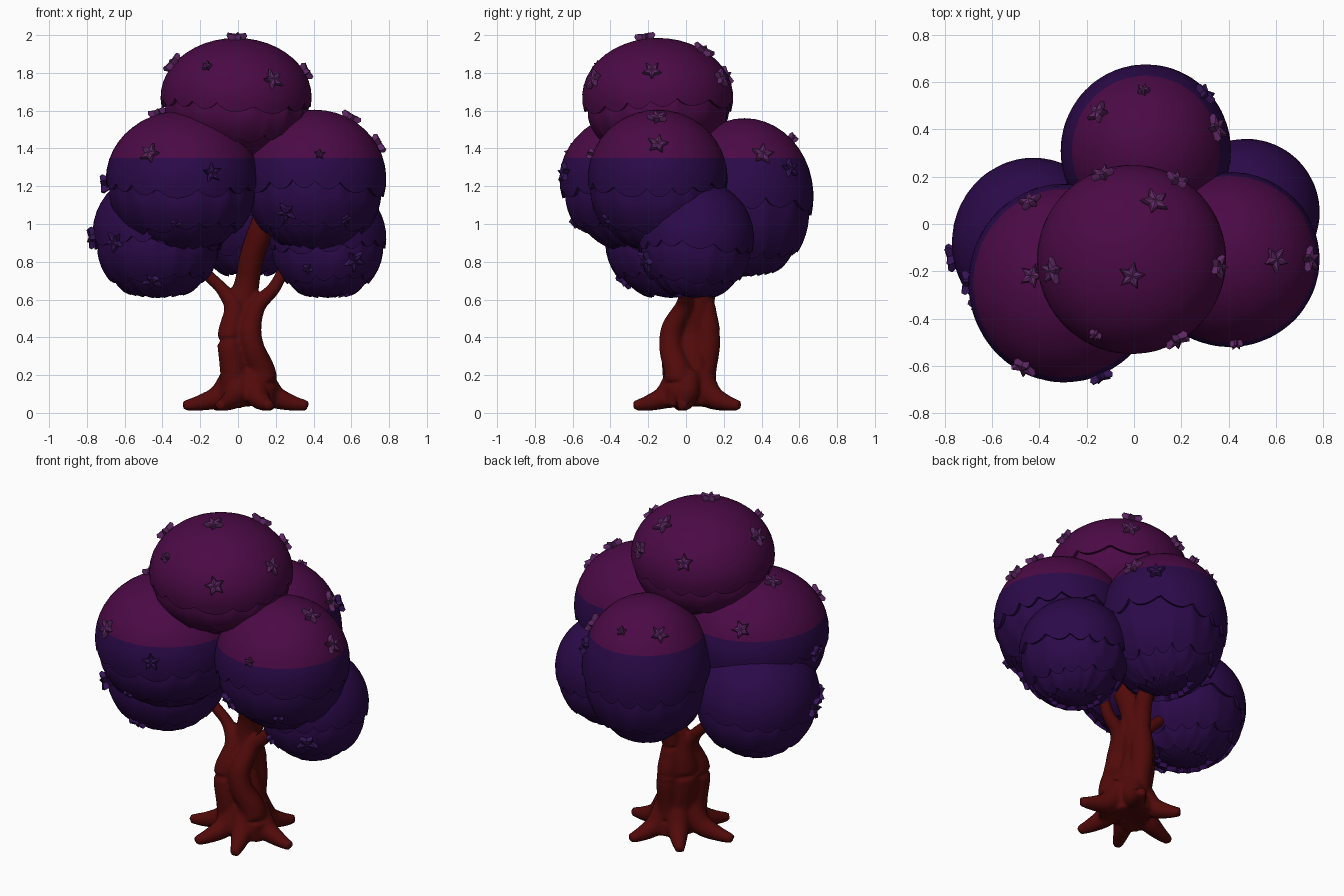
import bpy, bmesh, math, random
from mathutils import Vector, Matrix

if "Cube" in bpy.data.objects:
    bpy.data.objects.remove(bpy.data.objects["Cube"])

random.seed(4)


def material(name, rgb):
    m = bpy.data.materials.new(name)
    m.diffuse_color = (*rgb, 1)
    m.use_nodes = True
    m.node_tree.nodes["Principled BSDF"].inputs["Base Color"].default_value = m.diffuse_color
    return m


MAGENTA = material("magenta leaves", (0.070, 0.003, 0.060))
INDIGO = material("indigo leaves", (0.024, 0.003, 0.067))
BARK = material("red bark", (0.083, 0.003, 0.003))
LILAC = material("lilac flower", (0.115, 0.021, 0.130))
VIOLET = material("violet flower", (0.036, 0.007, 0.092))
COLOUR_LINE = 1.35


def finish(bm, name, mats, sharp=40):
    bmesh.ops.recalc_face_normals(bm, faces=bm.faces)
    for f in bm.faces:
        f.smooth = True
    for e in bm.edges:
        e.smooth = e.calc_face_angle(0) < math.radians(sharp)
    me = bpy.data.meshes.new(name)
    bm.to_mesh(me)
    bm.free()
    for m in mats:
        me.materials.append(m)
    ob = bpy.data.objects.new(name, me)
    bpy.context.collection.objects.link(ob)
    return ob


# Leaf clumps: ellipsoids made of overlapping tiers with scalloped lips
def leaf_clump(name, centre, radii, lobes=15, segs=120):
    bm = bmesh.new()
    c, (rx, ry, rz) = Vector(centre), radii
    ph = [random.uniform(0, 6.28) for _ in range(8)]

    def edge(i, phi):
        if i == 0:
            return 90
        if i == 4:
            return -90
        base = (-4, -38, -62)[i - 1]
        warp = phi + 0.1 * math.sin(3 * phi + ph[i])
        lobe = abs(math.sin(lobes * warp / 2 + ph[i + 3])) ** 0.7
        return base - 8 * lobe + 4 * math.sin(2 * phi + ph[i])

    def point(lat, phi, s):
        a = math.radians(lat)
        return c + Vector((rx * math.cos(a) * math.cos(phi),
                           ry * math.cos(a) * math.sin(phi), rz * math.sin(a))) * s

    tiers = [(12, 1.0, 1.0), (5, 0.95, 1.045), (4, 0.98, 1.06), (4, 0.98, 1.02)]
    rings = []
    for i, (steps, s0, s1) in enumerate(tiers):
        for k in range(steps + 1):
            if (i == 0 and k == 0) or (i == 3 and k == steps):
                continue
            t = k / steps
            ring = []
            for j in range(segs):
                phi = 2 * math.pi * j / segs
                lat = edge(i, phi) * (1 - t) + edge(i + 1, phi) * t
                ring.append(bm.verts.new(point(lat, phi, s0 + (s1 - s0) * t ** 0.7)))
            rings.append(ring)
    for a, b in zip(rings, rings[1:]):
        for j in range(segs):
            n = (j + 1) % segs
            bm.faces.new((a[j], a[n], b[n], b[j]))
    for ring, lat, s in ((rings[0], 90, 1.0), (rings[-1], -90, 1.02)):
        pole = bm.verts.new(point(lat, 0, s))
        for j in range(segs):
            bm.faces.new((ring[j], ring[(j + 1) % segs], pole))
    # magenta above the colour line, indigo below
    bmesh.ops.bisect_plane(bm, geom=bm.verts[:] + bm.edges[:] + bm.faces[:], dist=1e-5,
                           plane_co=(0, 0, COLOUR_LINE), plane_no=(0, 0, 1))
    for f in bm.faces:
        f.material_index = 0 if f.calc_center_median().z > COLOUR_LINE else 1
    finish(bm, name, [MAGENTA, INDIGO])


clumps = {
    "top": ((-0.01, -0.15, 1.67), (0.40, 0.40, 0.315)),
    "front_left": ((-0.295, -0.25, 1.235), (0.405, 0.42, 0.365)),
    "right": ((0.405, -0.15, 1.24), (0.38, 0.37, 0.365)),
    "back": ((0.05, 0.31, 1.145), (0.36, 0.365, 0.415)),
    "low_left": ((-0.425, -0.08, 0.95), (0.345, 0.36, 0.335)),
    "low_right": ((0.475, 0.05, 0.925), (0.31, 0.31, 0.31)),
}
for key, (centre, radii) in clumps.items():
    leaf_clump(key + "_leaf_clump", centre, radii)

# Flowers: small star-shaped blossoms on the clumps, placed by rough position
spots = {
    "top": [(-.16, -.46, 1.83), (.18, -.48, 1.76), (-.35, -.2, 1.85), (.36, -.18, 1.81),
            (-.13, .2, 1.78), (.18, .18, 1.77), (.09, .1, 1.92), (-.01, -.22, 1.99)],
    "front_left": [(-.45, -.57, 1.36), (-.14, -.64, 1.27), (-.33, -.6, 1.0), (-.7, -.25, 1.21),
                   (-.43, .07, 1.4), (-.43, -.22, 1.58)],
    "right": [(.43, -.48, 1.36), (.57, -.42, 1.03), (.59, -.15, 1.55), (.72, -.15, 1.41),
              (.27, -.42, 1.08)],
    "back": [(-.15, .47, 1.45), (.36, .41, 1.38), (.04, .56, 1.45), (.31, .56, 1.3)],
    "low_left": [(-.63, -.33, .91), (-.77, -.14, .93), (-.45, -.3, .73)],
    "low_right": [(.38, -.18, .78), (.6, -.18, .82)],
}
bm = bmesh.new()
for key, points in spots.items():
    centre, radii = (Vector(v) for v in clumps[key])
    for p in points:
        d = Vector(p) - centre
        q = Vector([d[i] / radii[i] for i in range(3)])
        on = centre + d / q.length
        normal = Vector([q[i] / radii[i] for i in range(3)]).normalized()
        size = random.choice((0.03, 0.055, 0.06, 0.065))
        turn = normal.to_track_quat('Z', 'Y').to_matrix().to_4x4()
        place = Matrix.Translation(on) @ turn @ Matrix.Rotation(random.uniform(0, 6), 4, 'Z')
        rings = []
        for z, k, lift in ((-0.02, 0.6, 0), (0.008, 1.0, 0.006), (0.02, 0.85, 0.01)):
            ring = []
            for j in range(10):
                r = size * k * (1 if j % 2 == 0 else 0.5)
                a = math.pi * j / 5
                h = z + (lift if j % 2 == 0 else 0)
                ring.append(bm.verts.new(place @ Vector((r * math.cos(a), r * math.sin(a), h))))
            rings.append(ring)
        tip = bm.verts.new(place @ Vector((0, 0, 0.026)))
        faces = [bm.faces.new(rings[0])]
        for a, b in zip(rings, rings[1:]):
            faces += [bm.faces.new((a[j], a[(j + 1) % 10], b[(j + 1) % 10], b[j])) for j in range(10)]
        faces += [bm.faces.new((rings[2][j], rings[2][(j + 1) % 10], tip)) for j in range(10)]
        for f in faces:
            f.material_index = 0 if on.z > COLOUR_LINE - 0.03 else 1
finish(bm, "flowers", [LILAC, VIOLET])


# Trunk: twisted tapering strands and roots, fused into one smooth body
def strand(bm, pts, segs=14, sub=6):
    P = [Vector(p) for p in pts]
    P = [2 * P[0] - P[1]] + P + [2 * P[-1] - P[-2]]
    path = []
    for i in range(1, len(P) - 2):
        a, b, c, d = P[i - 1:i + 3]
        for k in range(sub):
            t = k / sub
            path.append(0.5 * (2 * b + (c - a) * t + (2 * a - 5 * b + 4 * c - d) * t * t
                               + (3 * b - a - 3 * c + d) * t ** 3))
    path.append(P[-2])
    rings = []
    for i, p in enumerate(path):
        direction = (path[min(i + 1, len(path) - 1)] - path[max(i - 1, 0)]).to_3d()
        q = direction.to_track_quat('Z', 'Y')
        ring = []
        for j in range(segs):
            a = 2 * math.pi * j / segs
            ring.append(bm.verts.new(p.to_3d() + q @ Vector((math.cos(a), math.sin(a), 0)) * p.w))
        rings.append(ring)
    for a, b in zip(rings, rings[1:]):
        for j in range(segs):
            n = (j + 1) % segs
            bm.faces.new((a[j], a[n], b[n], b[j]))
    bm.faces.new(rings[0][::-1])
    bm.faces.new(rings[-1])


bm = bmesh.new()
strand(bm, [(.05, .02, .04, .11), (.04, .03, .2, .11), (.0, .04, .4, .095), (.02, .05, .55, .085),
            (.05, .04, .7, .066), (.075, .01, .83, .066), (.13, -.03, 1.0, .064), (.19, -.05, 1.2, .05)])
strand(bm, [(.12, -.04, .04, .08), (.13, -.04, .2, .075), (.08, -.08, .34, .062), (.065, -.07, .45, .06),
            (.105, -.01, .57, .045), (.19, .0, .66, .036), (.25, .02, .78, .03), (.32, .03, .95, .03)])
strand(bm, [(-.03, -.02, .04, .08), (-.02, -.05, .2, .075), (-.045, -.06, .4, .065), (-.02, -.01, .55, .055),
            (-.08, .02, .65, .036), (-.15, .02, .72, .032), (-.3, 0, .86, .03)])
strand(bm, [(.05, .1, .04, .07), (.05, .1, .2, .06), (.04, .12, .4, .065), (.03, .1, .6, .055),
            (.05, .15, .75, .05), (.06, .25, .9, .04)])
# roots
for x, y in [(-.29, -.04), (.37, -.02), (.17, -.275), (-.1, -.265), (.18, .285), (-.13, .245)]:
    cx, cy = 0.05, 0.02
    strand(bm, [(cx + (x - cx) * k, cy + (y - cy) * k, z, r)
                for k, z, r in ((.2, .2, .07), (.42, .095, .062), (.7, .056, .045), (1.0, .037, .026))])
trunk = finish(bm, "trunk", [BARK], 180)
mod = trunk.modifiers.new("fuse", 'REMESH')
mod.mode = 'VOXEL'
mod.voxel_size = 0.012
mod.use_smooth_shade = True
mod = trunk.modifiers.new("soften", 'SMOOTH')
mod.factor = 0.5
mod.iterations = 4
